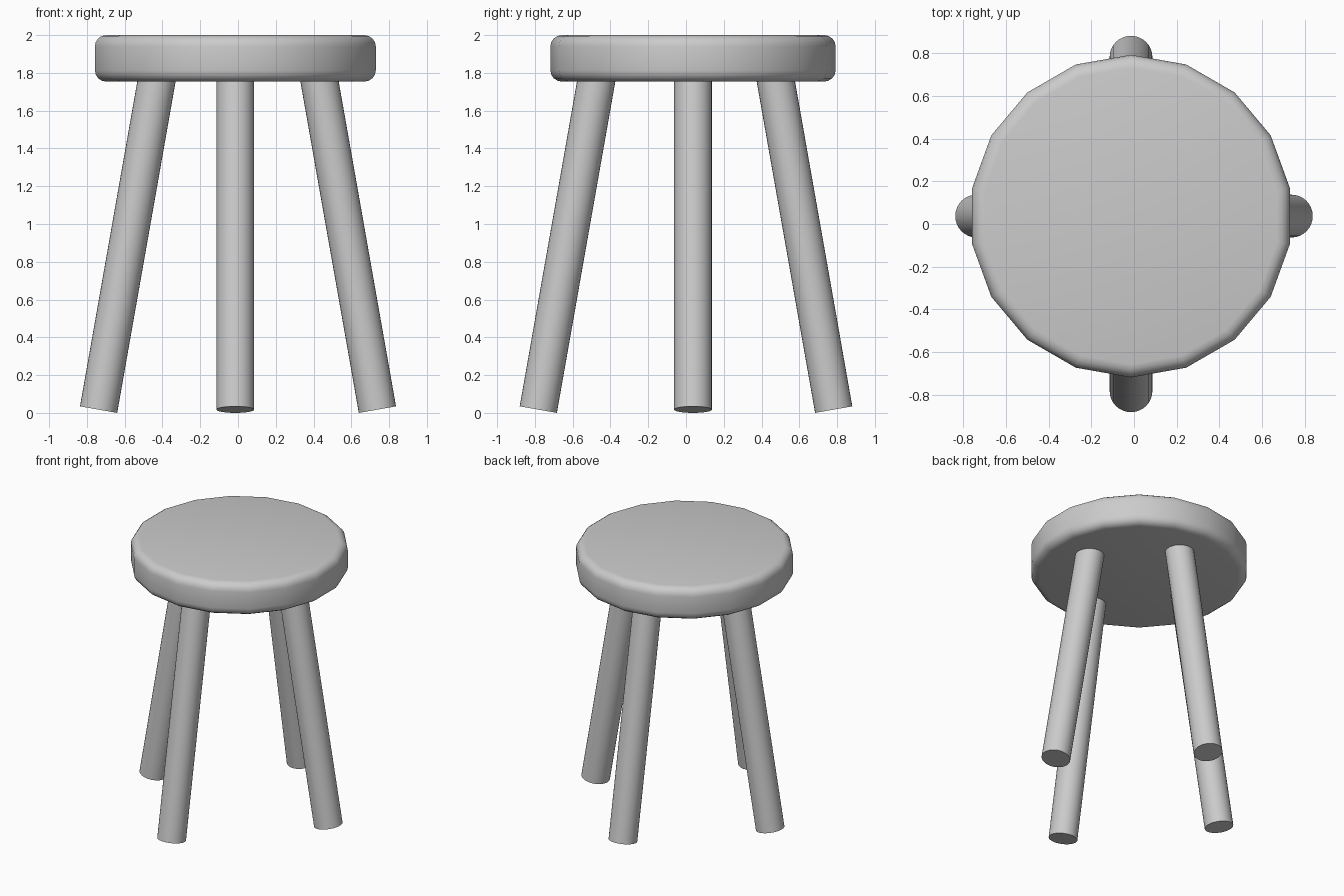
import bpy
import math
from mathutils import Vector

cube = bpy.data.objects.get("Cube")
if cube:
    bpy.data.objects.remove(cube, do_unlink=True)

# One plain grey for the whole stool
grey = bpy.data.materials.new("plain grey")
grey.use_nodes = True
colour = (0.6, 0.6, 0.6, 1.0)
grey.diffuse_color = colour
grey.node_tree.nodes["Principled BSDF"].inputs["Base Color"].default_value = colour

SEAT_CENTRE = Vector((-0.014, 0.037, 1.877))
LEG_RADIUS = 0.1
SPLAY = math.radians(10)


def finish(obj, name):
    obj.name = name
    obj.data.materials.append(grey)
    bpy.ops.object.shade_smooth_by_angle(angle=math.radians(35))


# Round seat: eighteen sides with softened rims
bpy.ops.mesh.primitive_cylinder_add(vertices=18, radius=0.755, depth=0.246,
                                    location=SEAT_CENTRE)
seat = bpy.context.object
bevel = seat.modifiers.new("rounded rim", 'BEVEL')
bevel.width = 0.06
bevel.segments = 4
bevel.limit_method = 'ANGLE'
bevel.angle_limit = math.radians(40)
bpy.ops.object.modifier_apply(modifier=bevel.name)
finish(seat, "seat")


# Splayed round legs, cut square to their own axis
def add_leg(name, foot, outward):
    axis = Vector((0, 0, math.cos(SPLAY))) - outward * math.sin(SPLAY)
    length = 1.86
    bpy.ops.mesh.primitive_cylinder_add(
        vertices=32, radius=LEG_RADIUS, depth=length,
        location=foot + axis * length / 2,
        rotation=axis.to_track_quat('Z', 'Y').to_euler())
    finish(bpy.context.object, name)


foot_z = LEG_RADIUS * math.sin(SPLAY)
for side, sign in (("left", 1), ("right", -1)):
    add_leg(side + "_leg", Vector((sign * 0.738, SEAT_CENTRE.y, foot_z)),
            Vector((sign, 0, 0)))
for side, sign in (("back", 1), ("front", -1)):
    add_leg(side + "_leg", Vector((SEAT_CENTRE.x, sign * 0.782, foot_z)),
            Vector((0, sign, 0)))
